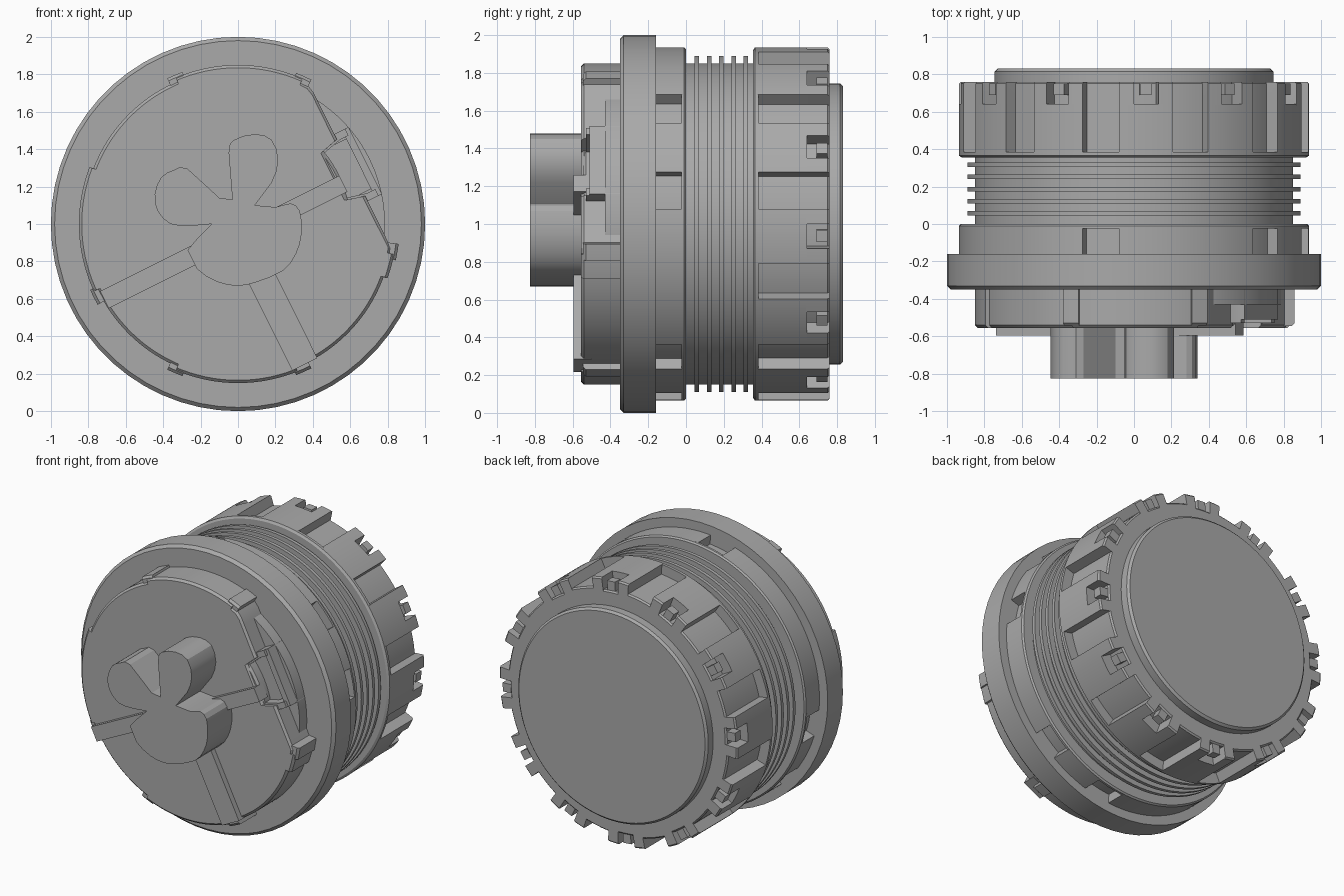
import bpy, bmesh
from math import radians, degrees, cos, sin, atan2

cube = bpy.data.objects.get("Cube")
if cube:
    bpy.data.objects.remove(cube, do_unlink=True)

grey = bpy.data.materials.new("plain grey")
grey.use_nodes = True
GREY = (0.4, 0.4, 0.4, 1)
grey.diffuse_color = GREY
grey.node_tree.nodes["Principled BSDF"].inputs["Base Color"].default_value = GREY

TILT = 26.5      # turn of the front details about the main axis, degrees
FACE = -0.555    # y of the front face
FLANGE = -0.35   # y of the flange front


def loft(name, rings):
    """Closed solid through matching rings of points."""
    bm = bmesh.new()
    loops = [[bm.verts.new(p) for p in ring] for ring in rings]
    n = len(loops[0])
    for a, b in zip(loops, loops[1:]):
        for i in range(n):
            j = (i + 1) % n
            bm.faces.new((a[i], a[j], b[j], b[i]))
    bm.faces.new(loops[0])
    bm.faces.new(loops[-1])
    bmesh.ops.recalc_face_normals(bm, faces=bm.faces)
    mesh = bpy.data.meshes.new(name)
    bm.to_mesh(mesh)
    bm.free()
    mesh.materials.append(grey)
    obj = bpy.data.objects.new(name, mesh)
    bpy.context.collection.objects.link(obj)
    bpy.ops.object.select_all(action='DESELECT')
    obj.select_set(True)
    bpy.context.view_layer.objects.active = obj
    bpy.ops.object.shade_smooth_by_angle(angle=radians(25))
    return obj


def polar(name, radius, sections, breaks=(), step=3):
    """Solid about the y axis: radius(angle) plus an offset at each (y, offset)."""
    angles = set(range(0, 360, step))
    for b in breaks:
        angles -= {b % 360}
        angles |= {(b - 0.05) % 360, (b + 0.05) % 360}
    angles = sorted(angles)
    loft(name, [[((radius(a) + off) * cos(radians(a)), y,
                  1 + (radius(a) + off) * sin(radians(a))) for a in angles]
                for y, off in sections])


def turned(name, sections, step=3):
    polar(name, lambda a: 0, sections, step=step)


def extrude(name, points, y0, y1):
    loft(name, [[(x, y, z) for x, z in points] for y in (y0, y1)])


def tilted(name, points, y0, y1):
    """Extrude points given as (distance, tangent) in the turned frame."""
    c, s = cos(radians(TILT)), sin(radians(TILT))
    extrude(name, [(d * c - t * s, 1 + d * s + t * c) for d, t in points], y0, y1)


def bar(name, d0, d1, t0, t1, y0, y1):
    tilted(name, [(d0, t0), (d1, t0), (d1, t1), (d0, t1)], y0, y1)


def near(a, centre, half):
    return abs((a - centre + 180) % 360 - 180) < half


# Flange and ribbed neck
turned("flange", [(FLANGE, 0.98), (-0.33, 1.0), (-0.16, 1.0)], step=6)
neck = [(-0.05, 0.85)]
for k in range(5):
    y = 0.045 + k * 0.065
    neck += [(y, 0.85), (y, 0.89), (y + 0.024, 0.89), (y + 0.024, 0.85)]
turned("ribbed_neck", neck + [(0.4, 0.85)])

# Collar with a few notches
NOTCHES = (11, 41, 101, 191, 221, 281, 311)
polar("notched_collar",
      lambda a: 0.87 if any(near(a, n, 6) for n in NOTCHES) else 0.935,
      [(-0.18, 0), (-0.02, 0)], [n + s for n in NOTCHES for s in (-6, 6)])
turned("collar_lip", [(-0.025, 0.935), (-0.01, 0.935), (0, 0.925)])

# Rear ring: twelve valleys, with a clip pocket between each pair
VALLEYS = [11 + 30 * k for k in range(12)]
CLIPS = [v + 15 for v in VALLEYS]
valley_edges = [v + s for v in VALLEYS for s in (-6, 6)]
clip_edges = [c + s for c in CLIPS for s in (-4, 4)]


def valley_radius(a):
    return 0.865 if any(near(a, v, 6) for v in VALLEYS) else 0.935


def clip_radius(a):
    return 0.85 if any(near(a, c, 4) for c in CLIPS) else valley_radius(a)


turned("rear_ring_lip", [(0.355, 0.92), (0.365, 0.935), (0.385, 0.935)])
polar("rear_ring", valley_radius, [(0.38, 0), (0.64, 0)], valley_edges)
polar("rear_ring_pockets", clip_radius, [(0.635, 0), (0.75, 0), (0.76, -0.01)],
      valley_edges + clip_edges)
polar("clip_tabs",
      lambda a: 0.915 if any(near(a, c, 2) for c in CLIPS) else 0.8,
      [(0.69, 0), (0.75, 0)], [c + s for c in CLIPS for s in (-2, 2)])
turned("rear_cap", [(0.74, 0.745), (0.815, 0.745), (0.83, 0.73)])

# Front body: stepped rim, one flat side and a pocket in it
PADS = ((66, 113), (159, 205), (247, 292), (340, 349))


def body_radius(a):
    r = 0.85 if any(lo < a < hi for lo, hi in PADS) else 0.828
    if near(a, TILT, 60):
        depth = 0.58 if near(a, TILT, 14) else 0.675
        r = min(r, depth / cos(radians(a - TILT)))
    return r


polar("front_body", body_radius,
      [(FLANGE + 0.02, 0), (-0.54, 0), (FACE, -0.015)],
      [e for p in PADS for e in p] + [TILT - 14, TILT + 14])
for i, a in enumerate((113, 207, 247, 294, 350, 66)):
    polar(f"rim_bump_{i + 1}",
          lambda b, a=a: 0.865 if near(b, a, 3) else 0.6,
          [(FLANGE + 0.02, 0), (-0.53, 0), (-0.545, -0.015)], [a - 3, a + 3])

# Latch on the flat side
polar("latch_ledge", lambda a: 0.785 if near(a, TILT, 36) else 0.5,
      [(FLANGE + 0.02, 0), (-0.43, 0)], [TILT - 36, TILT + 36])
bar("latch_outer_wall", 0.72, 0.76, -0.2, 0.2, -0.51, FLANGE)
for side, label in ((-1, "lower"), (1, "upper")):
    tilted(f"latch_{label}_wall",
           [(0.57, 0.13 * side), (0.69, 0.16 * side), (0.74, 0.16 * side),
            (0.74, 0.2 * side), (0.66, 0.2 * side), (0.57, 0.16 * side)],
           -0.53, FLANGE)
bar("latch_plate", 0.57, 0.73, -0.15, 0.15, -0.47, FLANGE)

# Raised bars on the front face
bar("left_bar", -0.82, -0.1, -0.095, 0.008, -0.595, -0.5)
bar("right_bar", 0.1, 0.6, -0.107, -0.01, -0.595, -0.5)
bar("lower_bar", -0.09, 0.06, -0.83, -0.1, -0.595, -0.5)

# Three-lobed knob: rounded outline from a closed smooth curve
KNOB = [(-.03, 1.13), (-.05, 1.38), (-.02, 1.45), (.09, 1.48), (.18, 1.45),
        (.215, 1.34), (.18, 1.22), (.09, 1.1), (.2, 1.09), (.28, 1.11),
        (.33, 1.07), (.34, .95), (.31, .84), (.24, .75), (.1, .69), (0, .67),
        (-.11, .69), (-.22, .76), (-.27, .86), (-.22, .92), (-.14, 1),
        (-.25, .99), (-.36, 1), (-.43, 1.07), (-.445, 1.16), (-.41, 1.25),
        (-.34, 1.29), (-.27, 1.295), (-.1, 1.14)]


def rounded(points):
    """Insert spline midpoints, leaving sharp inner corners alone."""
    out, n = [], len(points)

    def turn(i):
        (ax, az), (bx, bz), (cx, cz) = (points[(i + k) % n] for k in (-1, 0, 1))
        d = atan2(cz - bz, cx - bx) - atan2(bz - az, bx - ax)
        return abs((degrees(d) + 180) % 360 - 180)

    for i in range(n):
        p = [points[(i + k) % n] for k in (-1, 0, 1, 2)]
        out.append(p[1])
        if turn(i) < 55 and turn(i + 1) < 55:
            out.append(tuple((9 * (p[1][k] + p[2][k]) - p[0][k] - p[3][k]) / 16
                             for k in (0, 1)))
    return out


extrude("knob", rounded(KNOB), -0.825, -0.5)
